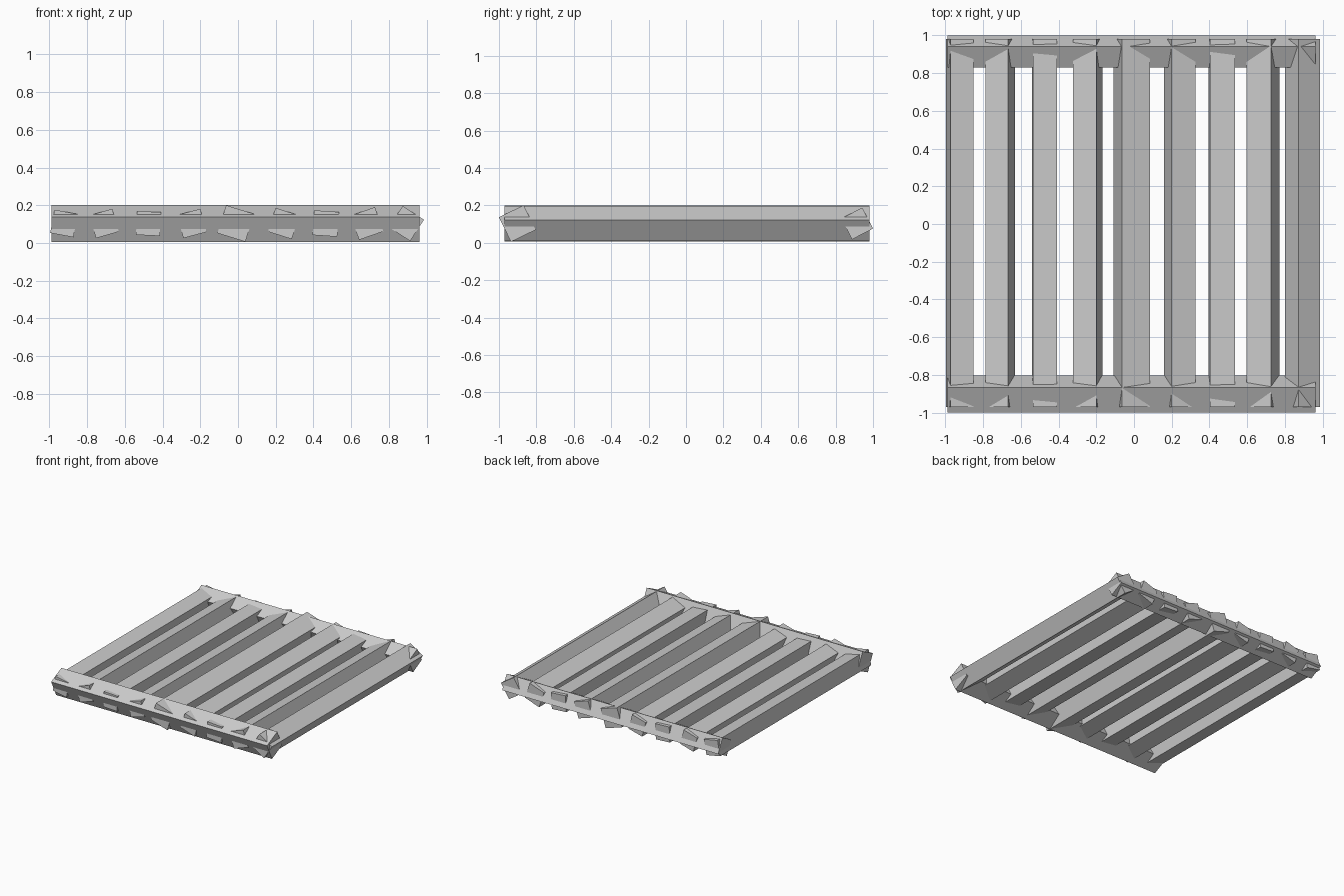
import bpy
import bmesh
from mathutils import Vector

cube = bpy.data.objects.get("Cube")
if cube:
    bpy.data.objects.remove(cube, do_unlink=True)

grey = bpy.data.materials.new("plain grey")
grey.use_nodes = True
grey.diffuse_color = (0.6, 0.6, 0.6, 1)
grey.node_tree.nodes["Principled BSDF"].inputs["Base Color"].default_value = (0.6, 0.6, 0.6, 1)

MID_Z = 0.103


def square_bar(name, axis, centre, corner, start, end):
    """Square bar along x or y; corner is the offset of its top corner from the centre line."""
    a, b = corner
    bm = bmesh.new()
    ring = []
    for across, up in ((a, b), (b, -a), (-a, -b), (-b, a)):
        side, z = centre + across, MID_Z + up
        ring.append(bm.verts.new((start, side, z) if axis == "x" else (side, start, z)))
    face = bm.faces.new(ring)
    out = bmesh.ops.extrude_face_region(bm, geom=[face])
    verts = [g for g in out["geom"] if isinstance(g, bmesh.types.BMVert)]
    length = end - start
    bmesh.ops.translate(bm, verts=verts, vec=Vector((length, 0, 0) if axis == "x" else (0, length, 0)))
    if face.is_valid and len({f for e in face.edges for f in e.link_faces}) < 5:
        bm.faces.new(ring)
    bmesh.ops.recalc_face_normals(bm, faces=bm.faces)
    mesh = bpy.data.meshes.new(name)
    bm.to_mesh(mesh)
    bm.free()
    mesh.materials.append(grey)
    bpy.context.collection.objects.link(bpy.data.objects.new(name, mesh))


# Cross rails at the front and back
square_bar("front_rail", "x", -0.902, (0.034, 0.098), -0.99, 0.963)
square_bar("back_rail", "x", 0.915, (0.027, 0.085), -0.99, 0.963)

# Slats, each rolled a little differently: centre x, top corner offset
slats = [
    (-0.923, (-0.05, 0.073)),
    (-0.71, (0.043, 0.078)),
    (-0.475, (-0.06, 0.066)),
    (-0.245, (0.045, 0.078)),
    (-0.012, (-0.051, 0.097)),
    (0.242, (-0.043, 0.083)),
    (0.465, (-0.061, 0.07)),
    (0.684, (0.042, 0.087)),
    (0.893, (-0.02, 0.093)),
]
for number, (x, corner) in enumerate(slats, 1):
    square_bar(f"slat_{number}", "y", x, corner, -0.97, 0.982)
